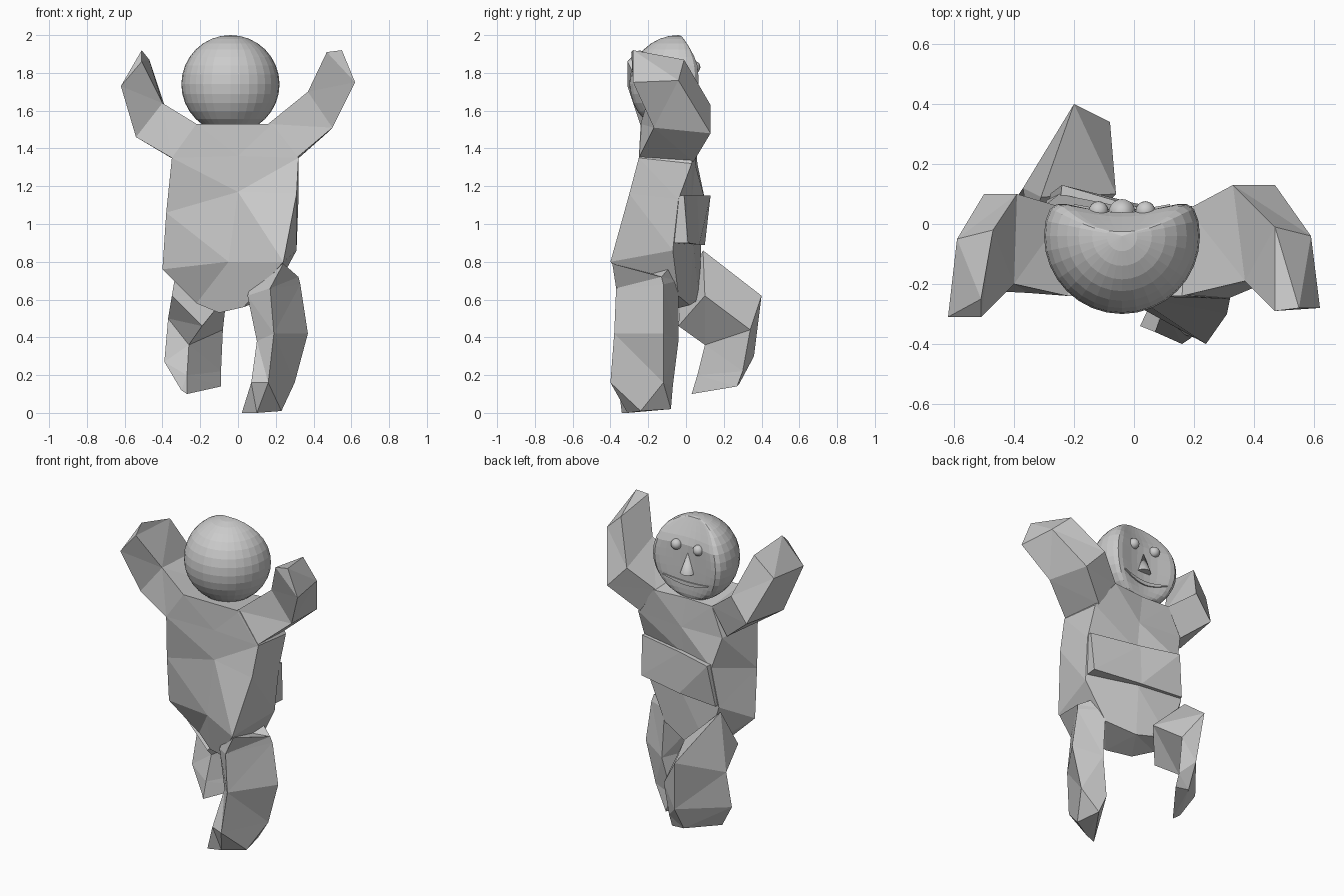
import bpy
import bmesh
from math import pi, sin
from mathutils import Matrix, Vector

cube = bpy.data.objects.get("Cube")
if cube:
    bpy.data.objects.remove(cube, do_unlink=True)

clay = bpy.data.materials.new("clay grey")
clay.use_nodes = True
grey = (0.6, 0.6, 0.6, 1)
clay.diffuse_color = grey
clay.node_tree.nodes["Principled BSDF"].inputs["Base Color"].default_value = grey


def finish(name, bm, smooth=False):
    """Turn a bmesh into a clay object in the scene."""
    bmesh.ops.recalc_face_normals(bm, faces=bm.faces)
    mesh = bpy.data.meshes.new(name)
    bm.to_mesh(mesh)
    bm.free()
    mesh.materials.append(clay)
    for poly in mesh.polygons:
        poly.use_smooth = smooth
    obj = bpy.data.objects.new(name, mesh)
    bpy.context.collection.objects.link(obj)
    return obj


def loft(name, *rings):
    """Skin a row of cross-sections; a last ring of one point closes to a tip."""
    bm = bmesh.new()
    rows = [[bm.verts.new(p) for p in ring] for ring in rings]
    count = len(rows[0])
    for low, high in zip(rows, rows[1:]):
        for i in range(count):
            j = (i + 1) % count
            if len(high) == 1:
                bm.faces.new((low[i], low[j], high[0]))
            else:
                bm.faces.new((low[i], low[j], high[j], high[i]))
    for row in (rows[0], rows[-1]):
        if len(row) > 2:
            bm.faces.new(row)
    bmesh.ops.triangulate(bm, faces=bm.faces)
    return finish(name, bm)


# Torso, shoulders down to crotch, twisting with the stride
shoulders = [(-.22, -.24, 1.53), (-.03, -.24, 1.53), (.18, -.24, 1.53),
             (.19, .06, 1.5), (-.03, .04, 1.5), (-.22, .05, 1.5)]
armpits = [(-.35, -.23, 1.35), (0, -.24, 1.36), (.32, -.25, 1.35),
           (.32, .03, 1.32), (0, .05, 1.31), (-.3, .06, 1.32)]
waist = [(-.38, -.18, 1.06), (0, -.24, 1.17), (.31, -.3, 1.16),
         (.32, -.04, 1.13), (0, .03, 1.13), (-.25, .1, 1.13)]
hips = [(-.4, -.13, .76), (-.05, -.24, .8), (.24, -.4, .8),
        (.31, -.07, .86), (0, .04, .88), (-.29, .08, .88)]
crotch = [(-.22, -.08, .58), (-.1, -.14, .53), (.03, -.22, .56),
          (.18, -.04, .62), (0, .02, .57), (-.2, .07, .6)]
loft("torso", shoulders, armpits, waist, hips, crotch)

# Belly panel, nearly flush with the front
loft("belly_panel",
     [(-.26, -.04, 1.15), (.31, -.08, 1.15), (.32, -.01, 1.15), (0, .06, 1.15), (-.24, .13, 1.15)],
     [(-.29, -.04, .9), (.3, -.08, .9), (.31, .01, .9), (0, .07, .89), (-.28, .1, .89)])

# Raised arms: shoulder, elbow, wrist, fingertip
loft("arm_left",
     [(.16, -.24, 1.53), (.31, -.25, 1.35), (.3, .04, 1.33), (.18, .05, 1.5)],
     [(.37, -.19, 1.7), (.5, -.17, 1.51), (.47, .13, 1.48), (.33, .13, 1.63)],
     [(.47, -.29, 1.91), (.62, -.28, 1.75), (.59, -.04, 1.76), (.47, -.01, 1.87)],
     [(.55, -.28, 1.92)])
loft("arm_right",
     [(-.22, -.24, 1.53), (-.35, -.23, 1.35), (-.32, .04, 1.33), (-.22, .05, 1.5)],
     [(-.4, -.2, 1.64), (-.54, -.22, 1.46), (-.5, .1, 1.48), (-.39, .1, 1.63)],
     [(-.51, -.31, 1.86), (-.62, -.31, 1.73), (-.59, -.05, 1.74), (-.47, -.02, 1.87)],
     [(-.51, -.25, 1.92)])

# Planted leg: hip, thigh, knee, ankle, sole
loft("leg_left",
     [(.1, -.25, .76), (.24, -.39, .79), (.32, -.13, .72), (.18, -.06, .8)],
     [(.05, -.26, .62), (.17, -.37, .66), (.33, -.12, .68), (.18, -.04, .7)],
     [(.1, -.28, .38), (.19, -.38, .42), (.37, -.12, .42), (.2, -.04, .38)],
     [(.07, -.36, .16), (.16, -.4, .16), (.3, -.12, .16), (.15, -.07, .14)],
     [(.02, -.34, 0), (.1, -.31, 0), (.23, -.24, .01), (.2, -.08, .02)])

# Striding leg, lifted to the front
loft("leg_right",
     [(-.31, .09, .86), (-.06, .1, .62), (-.19, -.04, .46), (-.35, -.03, .62)],
     [(-.2, .4, .62), (-.08, .34, .44), (-.26, .1, .36), (-.37, .12, .5)],
     [(-.17, .36, .3), (-.09, .3, .22), (-.27, .06, .2), (-.39, .09, .27)],
     [(-.18, .28, .15), (-.09, .27, .14), (-.27, .03, .1), (-.3, .06, .12)])

# Head: a ball with a pressed-in, sloping face
centre = Vector((-.04, -.04, 1.74))
radius = .26


def face_depth(x, z):
    """How far the face reaches forward at a point, blending ball and face plane."""
    ball = max(radius ** 2 - x * x - z * z, 0) ** .5
    plane = max(min(.08, .13 - .45 * z) + x * x, .001)
    if ball < .001:
        return 0
    return (ball ** -3 + plane ** -3) ** (-1 / 3)


bm = bmesh.new()
bmesh.ops.create_uvsphere(bm, u_segments=32, v_segments=16, radius=radius)
for v in bm.verts:
    if v.co.y > .001:
        v.co.y = face_depth(v.co.x, v.co.z)
bmesh.ops.translate(bm, verts=bm.verts, vec=centre)
finish("head", bm)

# Eyes
for side, name in ((1, "eye_left"), (-1, "eye_right")):
    bm = bmesh.new()
    spot = centre + Vector((side * .078, .083, .09))
    bmesh.ops.create_uvsphere(bm, u_segments=16, v_segments=10, radius=.033,
                              matrix=Matrix.Translation(spot))
    finish(name, bm, smooth=True)

# Nose cone, point upward
bm = bmesh.new()
bmesh.ops.create_cone(bm, cap_ends=True, segments=20, radius1=.045, radius2=0, depth=.13,
                      matrix=Matrix.Translation(centre + Vector((0, .078, -.01))))
nose = finish("nose", bm, smooth=True)
bpy.context.view_layer.objects.active = nose
nose.select_set(True)
bpy.ops.object.shade_smooth_by_angle()

# Smiling lips: a thin strip following the face
bm = bmesh.new()
strip = []
steps = 12
for i in range(steps + 1):
    t = i / steps
    x = (t - .5) * .32
    z = -.115 - .03 * sin(pi * t)
    half = .003 + .009 * sin(pi * t)
    y = face_depth(x, z) + .004
    strip.append([bm.verts.new(centre + Vector((x, y, z + s * half))) for s in (-1, 1)])
for a, b in zip(strip, strip[1:]):
    bm.faces.new((a[0], b[0], b[1], a[1]))
mouth = finish("mouth", bm)
solid = mouth.modifiers.new("thickness", "SOLIDIFY")
solid.thickness = .008
solid.offset = 0
